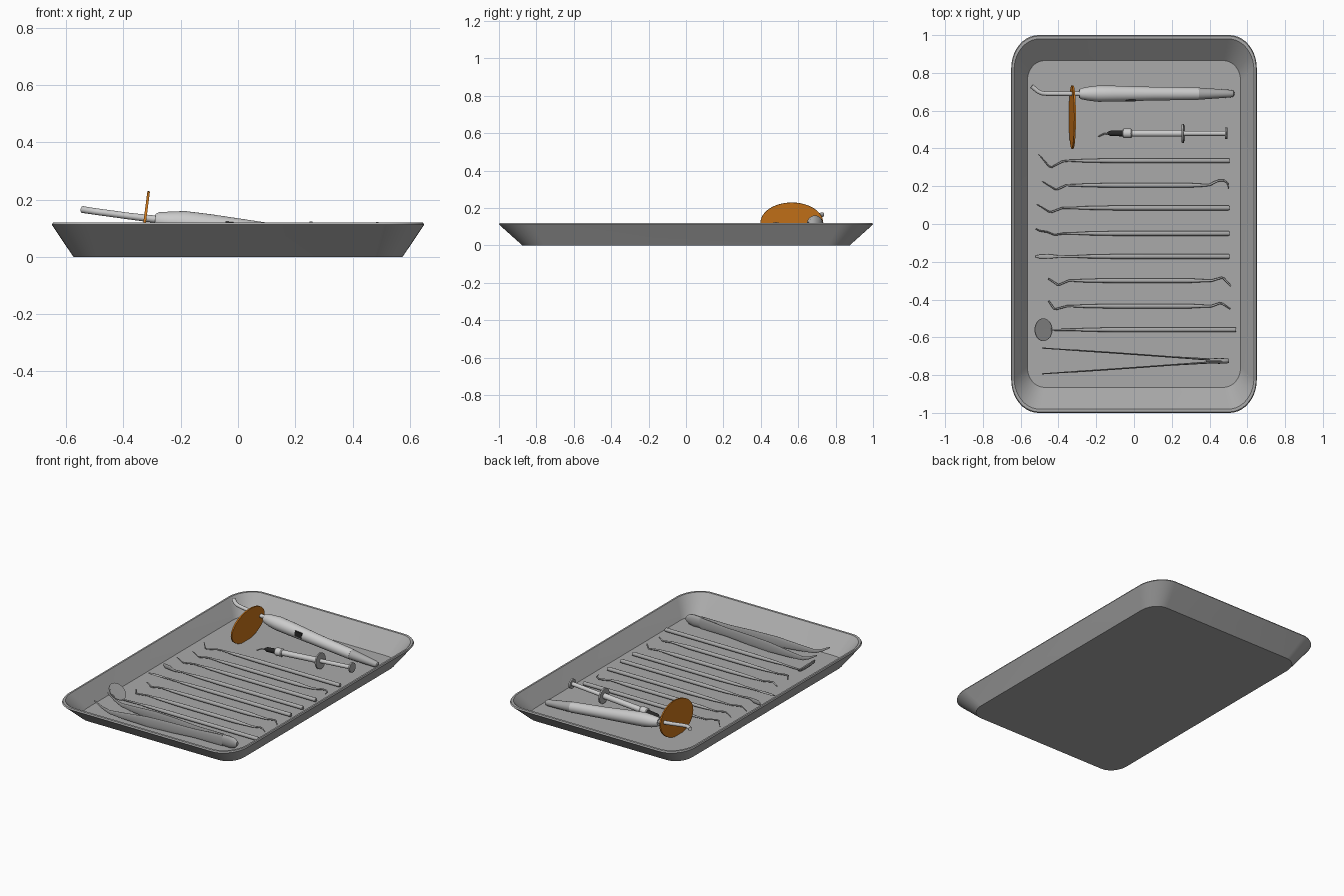
import bpy, bmesh, math
from mathutils import Vector


def material(name, color):
    m = bpy.data.materials.new(name)
    m.diffuse_color = (*color, 1)
    return m


STEEL = material("steel", (0.4, 0.4, 0.4))
WHITE = material("white_plastic", (0.8, 0.8, 0.8))
BLACK = material("black_plastic", (0.02, 0.02, 0.02))
ORANGE = material("orange_shield", (0.6, 0.18, 0.01))


def loft(name, rings, mat):
    """Skin a stack of equal-sized rings and cap both ends."""
    bm = bmesh.new()
    loops = [[bm.verts.new(p) for p in ring] for ring in rings]
    n = len(loops[0])
    for a, b in zip(loops, loops[1:]):
        for i in range(n):
            j = (i + 1) % n
            bm.faces.new((a[i], a[j], b[j], b[i]))
    bm.faces.new(loops[0][::-1])
    bm.faces.new(loops[-1])
    bmesh.ops.recalc_face_normals(bm, faces=bm.faces)
    me = bpy.data.meshes.new(name)
    bm.to_mesh(me)
    bm.free()
    me.materials.append(mat)
    ob = bpy.data.objects.new(name, me)
    bpy.context.collection.objects.link(ob)
    return ob


def sweep(name, stations, mat=STEEL, sides=14):
    """Sweep an ellipse through stations (x, y, z, side radius[, up radius])."""
    pts = [Vector(s[:3]) for s in stations]
    rings = []
    for i, s in enumerate(stations):
        t = (pts[min(i + 1, len(pts) - 1)] - pts[max(i - 1, 0)]).normalized()
        side = t.cross(Vector((0, 0, 1))).normalized()
        up = side.cross(t)
        ring = []
        for k in range(sides):
            a = 2 * math.pi * k / sides
            ring.append(pts[i] + side * s[3] * math.cos(a) + up * s[-1] * math.sin(a))
        rings.append(ring)
    return loft(name, rings, mat)


def turned(name, start, axis, profile, mat, sides=28):
    """Lathe (distance, radius) pairs along an axis."""
    p, d = Vector(start), Vector(axis).normalized()
    return sweep(name, [(*(p + d * t), r) for t, r in profile], mat, sides)


# Tray with flared walls and rounded corners
def rounded_rect(hx, hy, rx, ry, z, n=10):
    ring = []
    for q, (sx, sy) in enumerate(((1, 1), (-1, 1), (-1, -1), (1, -1))):
        for k in range(n + 1):
            a = math.pi / 2 * (q + k / n)
            ring.append((sx * (hx - rx) + rx * math.cos(a), sy * (hy - ry) + ry * math.sin(a), z))
    return ring


loft("tray", [rounded_rect(*r) for r in (
    (0.575, 0.875, 0.10, 0.12, 0), (0.65, 1.0, 0.145, 0.175, 0.112),
    (0.646, 0.995, 0.142, 0.172, 0.12), (0.635, 0.98, 0.135, 0.165, 0.12),
    (0.565, 0.865, 0.09, 0.11, 0.015))], STEEL)

# Hand instruments: slim handle, thin bent shanks at one or both ends
Z = 0.034


def instrument(name, y, left, right=None):
    st = [(x, y + dy, Z, *r) for x, dy, *r in left]
    st += [(-0.31, y, Z, 0.006), (-0.26, y, Z, 0.009), (-0.1, y, Z, 0.0125)]
    if right:
        st += [(0.28, y, Z, 0.0125), (0.36, y, Z, 0.008)]
        st += [(x, y + dy, Z, *r) for x, dy, *r in right]
    else:
        st += [(0.5, y, Z, 0.0125), (0.505, y, Z, 0.011)]
    sweep(name, st)


instrument("explorer", 0.335, [(-0.505, 0.035, 0.002), (-0.45, -0.03, 0.004), (-0.435, -0.034, 0.004),
                               (-0.38, -0.004, 0.005), (-0.35, 0, 0.005)])
instrument("hook_probe", 0.205, [(-0.485, 0.02, 0.002), (-0.42, -0.02, 0.004), (-0.405, -0.021, 0.005), (-0.36, 0, 0.005)],
           [(0.4, 0.002, 0.006), (0.425, 0.015, 0.006), (0.45, 0.026, 0.005), (0.475, 0.026, 0.005),
            (0.495, 0.012, 0.004), (0.502, -0.02, 0.002)])
instrument("angled_probe", 0.085, [(-0.515, 0.02, 0.002), (-0.45, -0.02, 0.004), (-0.435, -0.021, 0.005), (-0.38, 0, 0.005)])
instrument("curved_spatula", -0.05, [(-0.52, 0.025, 0.003, 0.008), (-0.5, 0.014, 0.004, 0.014), (-0.46, 0.008, 0.004, 0.014),
                                     (-0.42, -0.008, 0.004, 0.007), (-0.37, 0, 0.005)])
instrument("flat_spatula", -0.172, [(-0.525, 0, 0.003, 0.002), (-0.5, 0, 0.01, 0.003), (-0.45, 0, 0.012, 0.004),
                                    (-0.4, 0, 0.006, 0.005)])
instrument("scaler", -0.3, [(-0.455, 0.012, 0.004), (-0.405, -0.021, 0.005), (-0.395, -0.021, 0.005), (-0.345, 0, 0.005)],
           [(0.41, 0, 0.006), (0.465, 0.016, 0.005), (0.475, 0.012, 0.005), (0.512, -0.028, 0.004)])
instrument("excavator", -0.435, [(-0.452, 0.028, 0.004), (-0.425, -0.012, 0.005), (-0.41, -0.015, 0.005), (-0.355, 0, 0.005)],
           [(0.41, 0, 0.006), (0.455, 0.016, 0.005), (0.47, 0.012, 0.005), (0.51, -0.015, 0.003)])

# Mouth mirror: handle and tilted round head
sweep("mirror_handle", [(-0.44, -0.56, 0.03, 0.005), (-0.31, -0.56, Z, 0.006), (-0.26, -0.56, Z, 0.009),
                        (-0.1, -0.56, Z, 0.0125), (0.535, -0.56, Z, 0.0125), (0.54, -0.56, Z, 0.011)])
turned("mirror_head", (-0.482, -0.56, 0.07), (0.66, 0, 0.75),
       [(-0.012, 0.03), (-0.008, 0.052), (0, 0.06), (0.005, 0.06), (0.006, 0.054), (0, 0.05), (-0.004, 0.025)], STEEL)

# Tweezers standing on edge: two mirrored arms and a joined end
for side, label in ((1, "back"), (-1, "front")):
    arm = [(-0.485, 0.068, 0.102, 0.003, 0.004), (-0.43, 0.0645, 0.07, 0.003, 0.008), (-0.38, 0.061, 0.052, 0.003, 0.013),
           (-0.3, 0.056, 0.05, 0.004, 0.02), (-0.12, 0.044, 0.052, 0.004, 0.034), (0.05, 0.032, 0.053, 0.004, 0.034),
           (0.2, 0.021, 0.054, 0.004, 0.03), (0.4, 0.008, 0.055, 0.006, 0.037)]
    sweep("tweezer_arm_" + label, [(x, -0.725 + side * dy, z, a, b) for x, dy, z, a, b in arm])
sweep("tweezer_end", [(0.38, -0.725, 0.055, 0.013, 0.036), (0.45, -0.725, 0.055, 0.015, 0.039),
                      (0.485, -0.725, 0.055, 0.014, 0.032), (0.503, -0.725, 0.055, 0.011, 0.014)])

# Curing light: tilted body, tail, bent rod
sweep("light_body", [(-0.29, 0.69, 0.128, 0.022), (-0.28, 0.69, 0.127, 0.029), (-0.24, 0.69, 0.121, 0.037),
                     (-0.19, 0.69, 0.117, 0.043), (-0.1, 0.69, 0.107, 0.042), (0.1, 0.69, 0.083, 0.036),
                     (0.34, 0.69, 0.057, 0.033)], WHITE, 28)
sweep("light_tail", [(0.34, 0.69, 0.057, 0.032), (0.44, 0.69, 0.047, 0.025), (0.51, 0.69, 0.04, 0.02),
                     (0.525, 0.69, 0.038, 0.016), (0.53, 0.69, 0.037, 0.009)], STEEL, 28)
sweep("light_rod", [(-0.28, 0.69, 0.13, 0.013), (-0.38, 0.69, 0.142, 0.0115), (-0.46, 0.69, 0.153, 0.0115),
                    (-0.49, 0.693, 0.157, 0.0115), (-0.51, 0.703, 0.16, 0.0115), (-0.542, 0.73, 0.165, 0.012)], WHITE, 20)

# Control button on the side of the body
bpy.ops.mesh.primitive_cube_add(size=1, location=(-0.02, 0.656, 0.104), rotation=(0, 0.11, 0))
button = bpy.context.object
button.name = "light_button"
button.scale = (0.05, 0.014, 0.034)
button.data.materials.append(BLACK)

# Orange oval shield around the rod
bpy.ops.mesh.primitive_cylinder_add(vertices=48, radius=1, depth=1, location=(-0.326, 0.566, 0.12),
                                    rotation=(0, math.pi / 2 + 0.13, 0))
shield = bpy.context.object
shield.name = "light_shield"
shield.scale = (0.11, 0.168, 0.009)
shield.data.materials.append(ORANGE)

# Syringe, rising towards the plunger
axis, origin = (1, 0, 0.075), (-0.14, 0.48, 0.044)
sweep("syringe_needle", [(-0.188, 0.462, 0.03, 0.003), (-0.165, 0.476, 0.04, 0.004), (-0.13, 0.48, 0.045, 0.005)], STEEL)
turned("syringe_nozzle", origin, axis, [(0, 0.007), (0.015, 0.014), (0.08, 0.016)], BLACK)
turned("syringe_collar", origin, axis, [(0.08, 0.02), (0.085, 0.025), (0.125, 0.025), (0.13, 0.02)], WHITE)
turned("syringe_barrel", origin, axis, [(0.125, 0.018), (0.395, 0.018)], WHITE)
turned("syringe_flange", origin, axis, [(0.395, 0.05), (0.405, 0.05)], STEEL)
turned("syringe_plunger", origin, axis, [(0.4, 0.013), (0.63, 0.013)], WHITE)
turned("syringe_thumb_rest", origin, axis, [(0.625, 0.031), (0.635, 0.031)], STEEL)

# Smooth shading with crisp edges
bpy.ops.object.select_all(action='SELECT')
bpy.ops.object.shade_smooth_by_angle(angle=math.radians(35))
